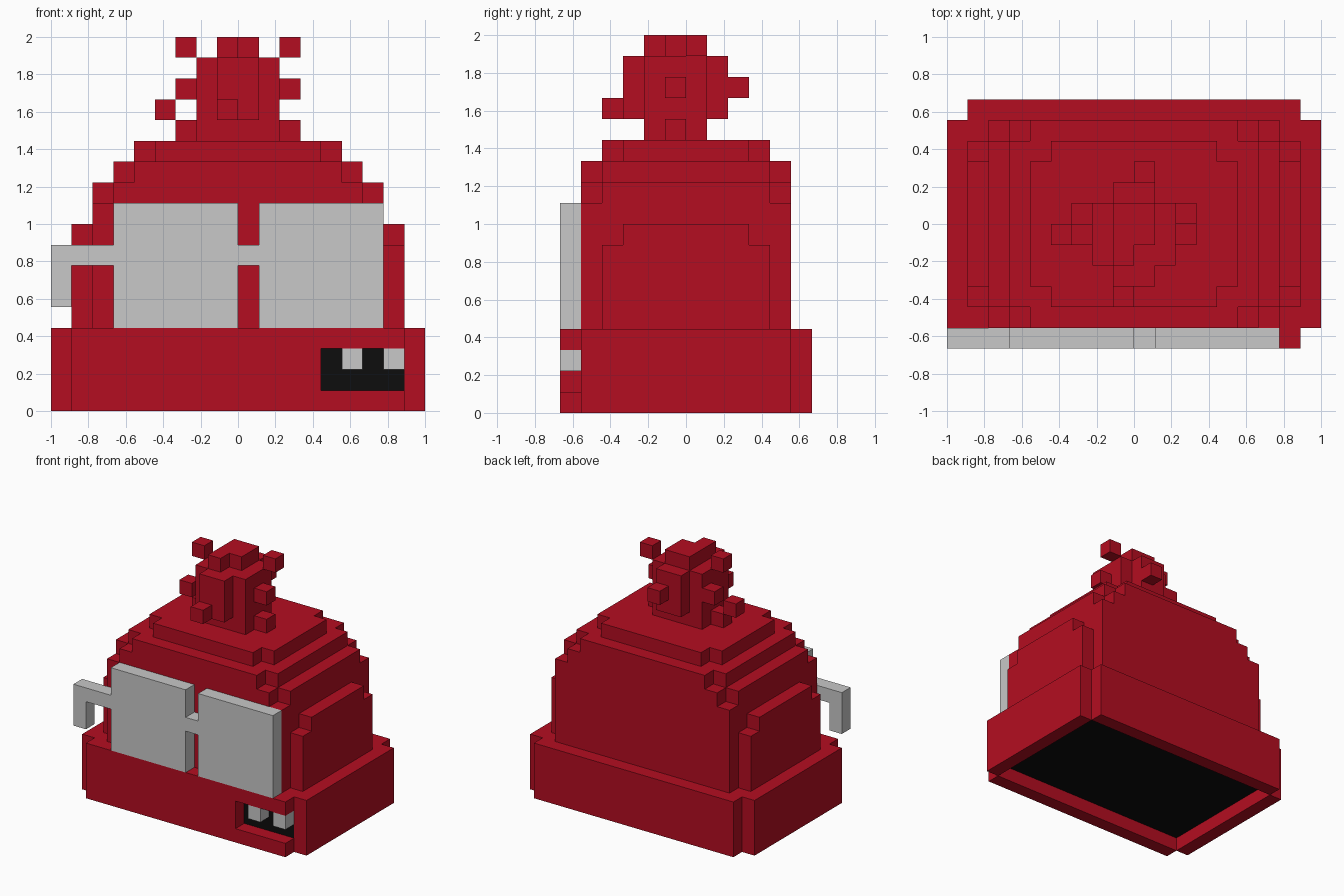
import bpy, bmesh
from mathutils import Vector

if "Cube" in bpy.data.objects:
    bpy.data.objects.remove(bpy.data.objects["Cube"])

U = 1 / 9  # size of one block


def material(name, rgb):
    m = bpy.data.materials.new(name)
    m.diffuse_color = (*rgb, 1)
    m.use_nodes = True
    m.node_tree.nodes["Principled BSDF"].inputs["Base Color"].default_value = m.diffuse_color
    return m


red = material("red", (0.456, 0.004, 0.015))
grey = material("light_grey", (0.58, 0.58, 0.58))
black = material("black", (0.004, 0.004, 0.004))


def cells(boxes):
    """All unit blocks inside boxes given as (x0, x1, y0, y1, z0, z1)."""
    return {(x, y, z) for x0, x1, y0, y1, z0, z1 in boxes
            for x in range(x0, x1) for y in range(y0, y1) for z in range(z0, z1)}


def part(name, mat, boxes, cuts=()):
    """Build the outer skin of a block shape and merge its flat areas."""
    solid = cells(boxes) - cells(cuts)
    bm = bmesh.new()
    verts = {}

    def vert(p):
        if p not in verts:
            verts[p] = bm.verts.new(Vector(p) * U)
        return verts[p]

    for c in sorted(solid):
        for axis in range(3):
            a, b = (axis + 1) % 3, (axis + 2) % 3
            for side in (0, 1):
                n = list(c)
                n[axis] += 1 if side else -1
                if tuple(n) in solid:
                    continue
                loop = []
                for da, db in ((0, 0), (1, 0), (1, 1), (0, 1)):
                    p = list(c)
                    p[axis] += side
                    p[a] += da
                    p[b] += db
                    loop.append(vert(tuple(p)))
                bm.faces.new(loop if side else loop[::-1])
    bmesh.ops.dissolve_limit(bm, angle_limit=0.01, verts=bm.verts[:], edges=bm.edges[:])
    mesh = bpy.data.meshes.new(name)
    bm.to_mesh(mesh)
    bm.free()
    mesh.materials.append(mat)
    obj = bpy.data.objects.new(name, mesh)
    bpy.context.collection.objects.link(obj)
    return obj


def slab(x, y, z0, z1):
    return (-x, x, -y, y, z0, z1)


def cube(x, y, z):
    return (x, x + 1, y, y + 1, z, z + 1)


# Base with notched corners, hollow underside and mouth opening
part("base", red, [slab(9, 5, 0, 4), slab(8, 6, 0, 4)],
     cuts=[slab(8, 5, 0, 3), (4, 8, -6, -5, 1, 3)])

# Dark core, seen in the mouth and from below
part("dark_core", black, [slab(8, 5, 1, 3)])

# Teeth
part("teeth", grey, [cube(5, -6, 2), cube(7, -6, 2)])

# Stepped head with side bulges
part("head", red, [
    slab(8, 4, 4, 8), slab(8, 3, 8, 9),
    slab(7, 5, 4, 10), slab(7, 4, 10, 11),
    slab(6, 5, 10, 11), slab(6, 4, 11, 12),
    slab(5, 5, 11, 12), slab(5, 3, 12, 13), slab(4, 4, 12, 13)])

# Glasses: two lenses, bridge and hooked temple
part("glasses", grey, [
    (-6, 0, -6, -5, 4, 10), (1, 7, -6, -5, 4, 10),
    (0, 1, -6, -5, 7, 8), (-9, -6, -6, -5, 7, 8), (-9, -8, -6, -5, 5, 8)])

# Topknot: neck, bun with front and back bulges, stepped cap
part("topknot", red, [
    (-2, 2, -2, 1, 13, 17), (-1, 1, -3, 2, 14, 17),
    (-1, 1, -1, 1, 17, 18), (-1, 0, -2, -1, 17, 18)])

# Loose tufts around the topknot
part("tufts", red, [cube(*p) for p in (
    (-3, -1, 17), (2, 0, 17), (-3, 0, 15), (2, -1, 15), (-4, -1, 14),
    (-3, -1, 13), (2, -1, 13), (-1, -4, 14), (0, 2, 15))])
